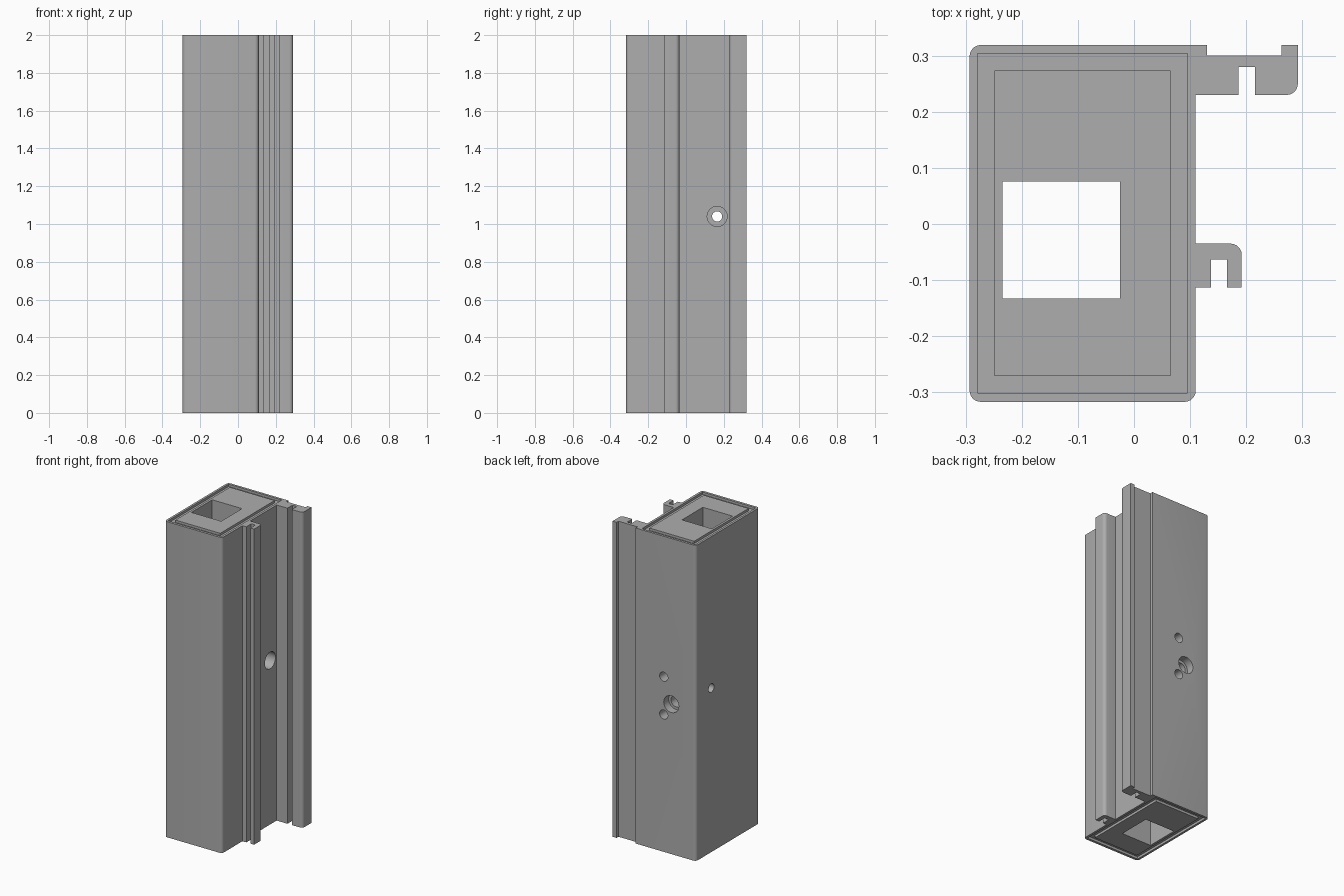
import bpy
import bmesh
from math import cos, sin, pi, radians
from mathutils import Vector, Matrix

cube = bpy.data.objects.get("Cube")
if cube:
    bpy.data.objects.remove(cube, do_unlink=True)

HEIGHT = 2.0
RECESS = 0.015

grey = bpy.data.materials.new("plain grey")
grey.use_nodes = True
grey.diffuse_color = (0.42, 0.42, 0.42, 1)
grey.node_tree.nodes["Principled BSDF"].inputs["Base Color"].default_value = (0.42, 0.42, 0.42, 1)


def make_object(name, bm):
    bmesh.ops.recalc_face_normals(bm, faces=bm.faces)
    mesh = bpy.data.meshes.new(name)
    bm.to_mesh(mesh)
    bm.free()
    mesh.materials.append(grey)
    obj = bpy.data.objects.new(name, mesh)
    bpy.context.collection.objects.link(obj)
    return obj


def fillet(points, steps=6):
    """Round each corner (x, y, radius) of a closed right-angled outline."""
    out = []
    for i, (x, y, r) in enumerate(points):
        p = Vector((x, y))
        if not r:
            out.append(p)
            continue
        a = (Vector(points[i - 1][:2]) - p).normalized() * r
        b = (Vector(points[(i + 1) % len(points)][:2]) - p).normalized() * r
        for k in range(steps + 1):
            t = k / steps * pi / 2
            out.append(p + a * (1 - sin(t)) + b * (1 - cos(t)))
    return out


def extrude(name, outline, z0, z1):
    bm = bmesh.new()
    face = bm.faces.new([bm.verts.new((p.x, p.y, z0)) for p in outline])
    new = bmesh.ops.extrude_face_region(bm, geom=[face])["geom"]
    bmesh.ops.translate(bm, vec=(0, 0, z1 - z0),
                        verts=[v for v in new if isinstance(v, bmesh.types.BMVert)])
    return make_object(name, bm)


def box(name, x0, x1, y0, y1, z0, z1):
    corners = [(x0, y0), (x1, y0), (x1, y1), (x0, y1)]
    return extrude(name, [Vector(c) for c in corners], z0, z1)


def rod(name, start, end, radius):
    start, end = Vector(start), Vector(end)
    axis = end - start
    bm = bmesh.new()
    turn = axis.to_track_quat("Z", "Y").to_matrix().to_4x4()
    bmesh.ops.create_cone(bm, cap_ends=True, segments=32, radius1=radius, radius2=radius,
                          depth=axis.length,
                          matrix=Matrix.Translation((start + end) / 2) @ turn)
    return make_object(name, bm)


def cut(target, cutter):
    cutter.hide_render = True
    mod = target.modifiers.new("cut", "BOOLEAN")
    mod.operation = "DIFFERENCE"
    mod.solver = "EXACT"
    mod.object = cutter
    bpy.context.view_layer.objects.active = target
    bpy.ops.object.modifier_apply(modifier=mod.name)
    bpy.data.objects.remove(cutter, do_unlink=True)


# Extruded frame: box section with a long rear flange and a short hooked flange
R = 0.02
section = [
    (-0.293, -0.317, R), (0.11, -0.317, R),
    # short hooked flange
    (0.11, -0.113, 0), (0.137, -0.113, 0), (0.137, -0.063, 0), (0.166, -0.063, 0),
    (0.166, -0.113, 0), (0.192, -0.113, 0), (0.192, -0.035, R), (0.11, -0.035, 0),
    # rear flange with a seal slot and a shallow back channel
    (0.11, 0.23, 0), (0.186, 0.23, 0), (0.186, 0.28, 0), (0.216, 0.28, 0),
    (0.216, 0.23, 0), (0.292, 0.23, R), (0.292, 0.319, 0), (0.263, 0.319, 0),
    (0.263, 0.3, 0), (0.13, 0.3, 0), (0.13, 0.319, 0), (-0.293, 0.319, R),
]
frame = extrude("frame_body", fillet(section), 0, HEIGHT)

# Recessed ends inside a thin rim
for z0, z1 in ((-0.1, RECESS), (HEIGHT - RECESS, HEIGHT + 0.1)):
    cut(frame, box("recess_cutter", -0.279, 0.095, -0.301, 0.304, z0, z1))

# Square shaft through the whole length
shaft = (-0.234, -0.025, -0.133, 0.076)
cut(frame, box("shaft_cutter", *shaft, -0.1, HEIGHT + 0.1))

# Side bolt hole, counterbored on the flange side
cut(frame, rod("bolt_cutter", (-0.5, 0.165, 1.04), (0.5, 0.165, 1.04), 0.027))
cut(frame, rod("bolt_bore_cutter", (0.03, 0.165, 1.04), (0.16, 0.165, 1.04), 0.053))

# Back lock hole with a stepped bore and two small fixing holes
cut(frame, rod("lock_bore_cutter", (-0.12, 0.27, 0.95), (-0.12, 0.5, 0.95), 0.053))
cut(frame, rod("lock_cutter", (-0.12, 0.0, 0.95), (-0.12, 0.5, 0.95), 0.036))
for z in (0.87, 1.11):
    cut(frame, rod("fixing_cutter", (-0.067, 0.25, z), (-0.067, 0.5, z), 0.029))

# Raised end panels, leaving a groove next to the rim
panels = []
for name, z0, z1 in (("bottom_panel", 0, RECESS), ("top_panel", HEIGHT - RECESS, HEIGHT)):
    panel = box(name, -0.249, 0.065, -0.271, 0.274, z0, z1)
    cut(panel, box("panel_cutter", *shaft, z0 - 0.1, z1 + 0.1))
    panels.append(panel)

# Smooth fillets and bores, sharp edges elsewhere
bpy.ops.object.select_all(action="DESELECT")
for obj in [frame] + panels:
    obj.select_set(True)
bpy.context.view_layer.objects.active = frame
bpy.ops.object.shade_smooth_by_angle(angle=radians(30))
